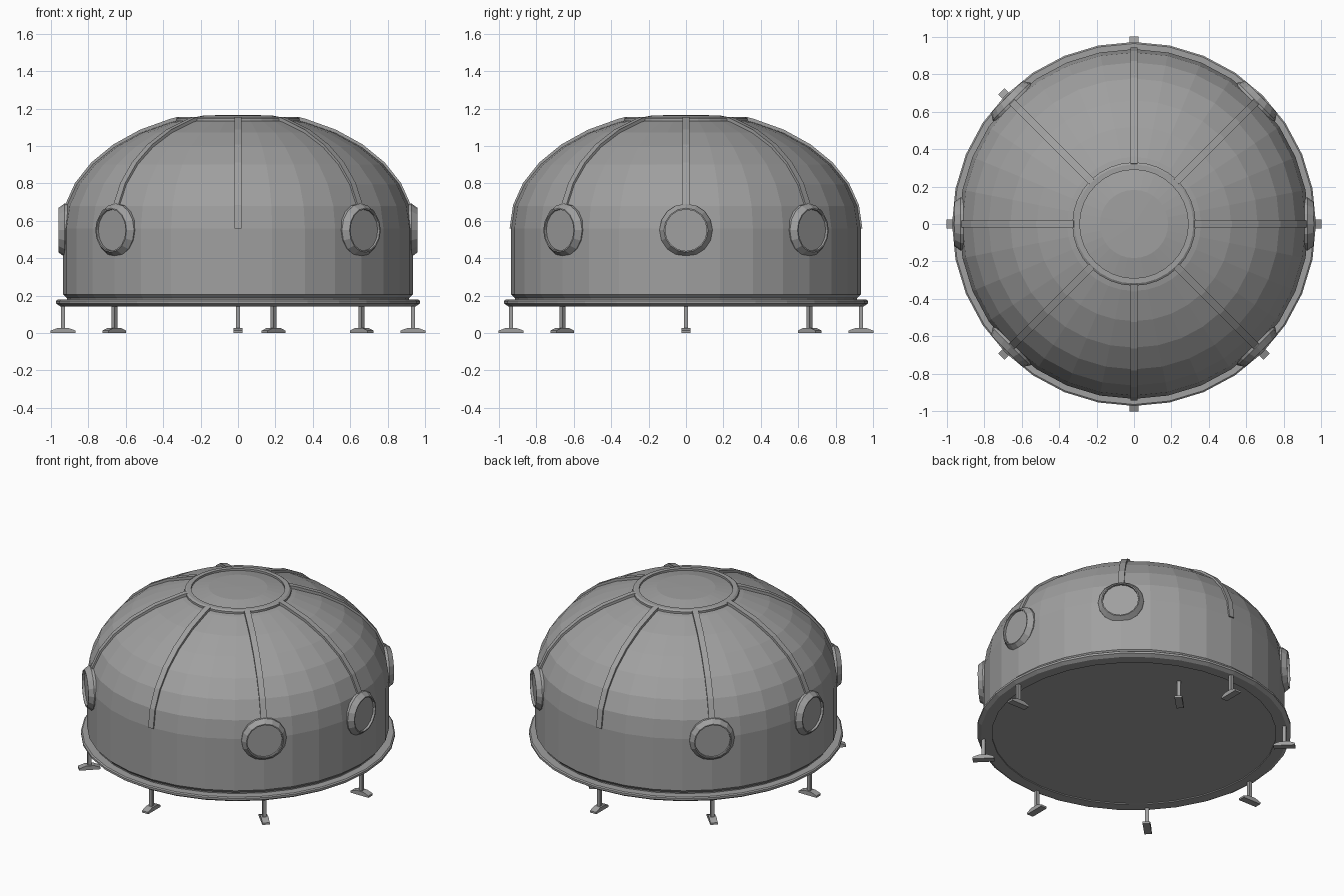
import bpy, bmesh
from math import sin, cos, pi, radians
from mathutils import Matrix, Vector

if "Cube" in bpy.data.objects:
    bpy.data.objects.remove(bpy.data.objects["Cube"])

# Dark grey paint for the whole model
paint = bpy.data.materials.new("dark_grey")
paint.diffuse_color = (0.35, 0.35, 0.35, 1)
paint.use_nodes = True
paint.node_tree.nodes["Principled BSDF"].inputs["Base Color"].default_value = paint.diffuse_color


def make(name, bm, mat=None):
    bmesh.ops.recalc_face_normals(bm, faces=bm.faces)
    me = bpy.data.meshes.new(name)
    bm.to_mesh(me)
    bm.free()
    me.materials.append(paint)
    ob = bpy.data.objects.new(name, me)
    if mat:
        ob.matrix_world = mat
    bpy.context.collection.objects.link(ob)
    return ob


def lathe(name, profile, n, closed=False, mat=None):
    """Revolve (radius, z) points around z; radius 0 makes a pole."""
    bm = bmesh.new()
    rings = []
    for r, z in profile:
        if r == 0:
            rings.append([bm.verts.new((0, 0, z))] * n)
        else:
            rings.append([bm.verts.new((r * cos(2 * pi * i / n), r * sin(2 * pi * i / n), z))
                          for i in range(n)])
    pairs = list(zip(rings, rings[1:]))
    if closed:
        pairs.append((rings[-1], rings[0]))
    for a, b in pairs:
        for i in range(n):
            j = (i + 1) % n
            bm.faces.new(list(dict.fromkeys((a[i], a[j], b[j], b[i]))))
    return make(name, bm, mat)


def prism(name, sections, mat):
    """Loft four-point sections and cap both ends."""
    bm = bmesh.new()
    loops = [[bm.verts.new(p) for p in s] for s in sections]
    for a, b in zip(loops, loops[1:]):
        for i in range(4):
            j = (i + 1) % 4
            bm.faces.new((a[i], a[j], b[j], b[i]))
    bm.faces.new(loops[0])
    bm.faces.new(loops[-1])
    return make(name, bm, mat)


def rect(hx, hy, z):
    return [(-hx, -hy, z), (hx, -hy, z), (hx, hy, z), (-hx, hy, z)]


SEG = 32
MID = 0.56  # height where the wall turns into the dome

# Shell: floor, short wall and dome
dome = [(0.935 * cos(radians(a * 11.25)), MID + 0.615 * sin(radians(a * 11.25))) for a in range(8)]
lathe("dome_shell", [(0, 0.15), (0.91, 0.15), (0.915, 0.187), (0.935, 0.207)] + dome + [(0, MID + 0.607)], SEG)

# Base flange
lathe("base_flange", [(0.88, 0.143), (0.95, 0.143), (0.973, 0.158), (0.973, 0.172),
                      (0.965, 0.178), (0.88, 0.178)], SEG, True)

# Ring around the crown
lathe("crown_ring", [(0.29, 1.12), (0.33, 1.11), (0.33, 1.147), (0.318, 1.155), (0.29, 1.155)], SEG, True)

# Portholes are modelled facing z, legs around a local origin
port_profile = [(0.142, -0.05), (0.142, 0.0), (0.118, 0.033), (0.111, 0.033), (0.111, 0.017), (0, 0.017)]
half = 0.019

for k in range(8):
    turn = Matrix.Rotation(k * pi / 4, 4, 'Z')

    # Curved rib
    sections = []
    for a in (0, 11.25, 22.5, 33.75, 45, 56.25, 67.5, 70):
        c, s = cos(radians(a)), sin(radians(a))
        ri, zi, ro, zo = 0.90 * c, MID + 0.58 * s, 0.943 * c, MID + 0.634 * s
        sections.append([(ri, -half, zi), (ro, -half, zo), (ro, half, zo), (ri, half, zi)])
    prism(f"rib_{k + 1}", sections, turn)

    # Porthole on every rib except the front and back ones
    if k not in (2, 6):
        face_out = turn @ Matrix.Translation((0.928, 0, 0.55)) @ Matrix.Rotation(pi / 2, 4, 'Y')
        lathe(f"porthole_{k + 1}", port_profile, 16, False, face_out)

    # Leg strut and tapered foot; the back right leg stands further in
    pos = turn @ Vector((0.935, 0, 0))
    if k == 1:
        pos.x = 0.19
    place = Matrix.Translation(pos) @ turn
    prism(f"leg_strut_{k + 1}", [rect(0.011, 0.011, 0.02), rect(0.011, 0.011, 0.155)], place)
    prism(f"leg_foot_{k + 1}", [rect(0.067, 0.023, 0.0), rect(0.067, 0.023, 0.013),
                                rect(0.026, 0.023, 0.028)], place)
